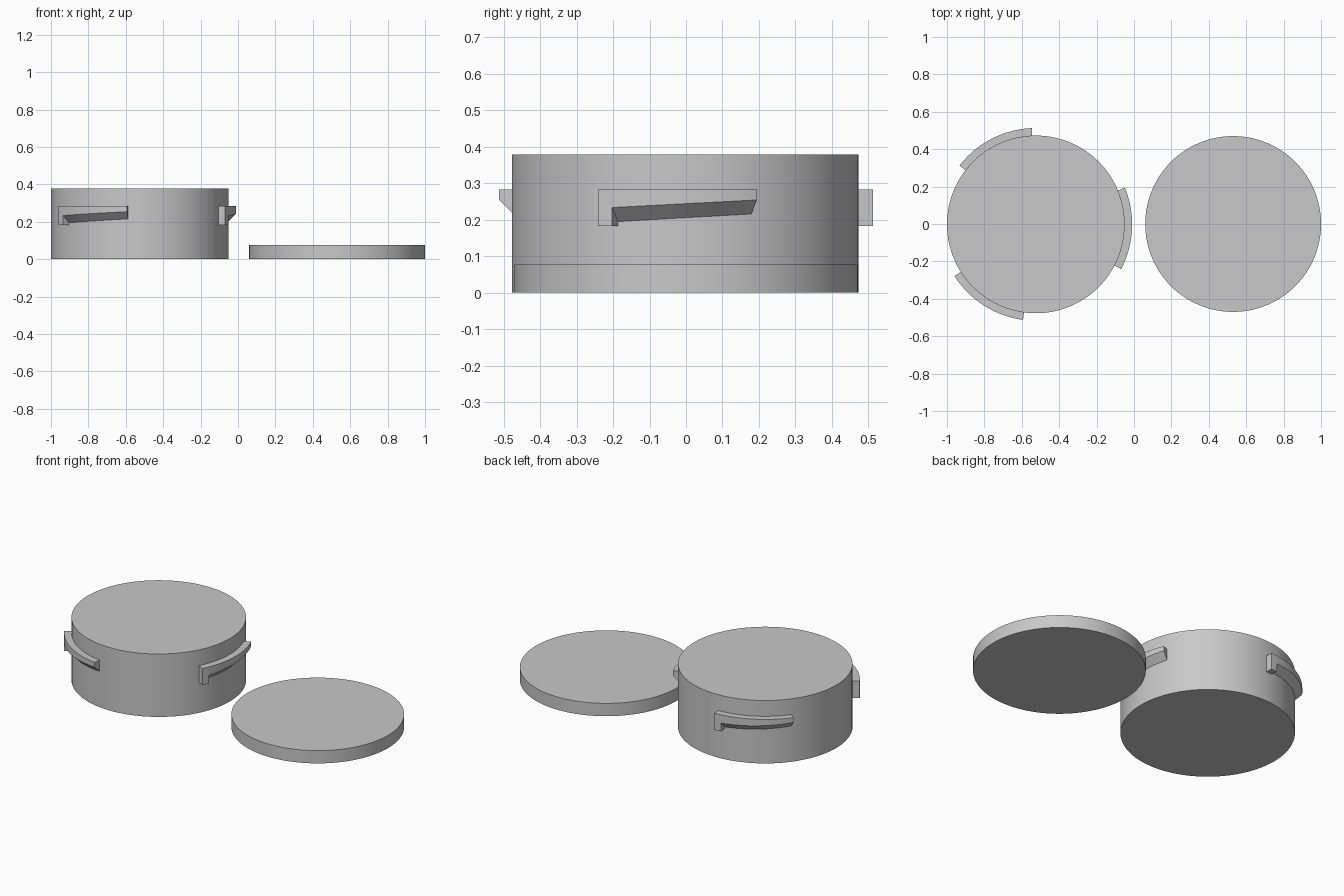
import bpy
import bmesh
from math import radians, cos, sin

cube = bpy.data.objects.get("Cube")
if cube:
    bpy.data.objects.remove(cube)

grey = bpy.data.materials.new("plain grey")
grey.use_nodes = True
colour = (0.58, 0.58, 0.58, 1)
grey.diffuse_color = colour
grey.node_tree.nodes["Principled BSDF"].inputs["Base Color"].default_value = colour

POT_X, POT_Y = -0.525, -0.002
POT_R, LUG_R = 0.475, 0.515
LUG_TOP, STOP_BOTTOM = 0.283, 0.183
LUG_START, STOP_END, LUG_END = -27.6, -22.9, 22.4


def finish(obj, name):
    obj.name = name
    obj.data.materials.append(grey)
    bpy.ops.object.select_all(action='DESELECT')
    obj.select_set(True)
    bpy.context.view_layer.objects.active = obj
    bpy.ops.object.shade_smooth_by_angle(angle=radians(20))


def disc(name, x, y, radius, height):
    bpy.ops.mesh.primitive_cylinder_add(vertices=128, radius=radius, depth=height,
                                        location=(x, y, height / 2))
    finish(bpy.context.object, name)


def sweep(bm, start, end, steps, section):
    """Sweep a four-corner (radius, height) section around the pot axis."""
    rings = []
    for i in range(steps + 1):
        t = i / steps
        a = radians(start + (end - start) * t)
        rings.append([bm.verts.new((r * cos(a), r * sin(a), z)) for r, z in section(t)])
    for r0, r1 in zip(rings, rings[1:]):
        for k in range(4):
            n = (k + 1) % 4
            bm.faces.new((r0[k], r0[n], r1[n], r1[k]))
    bm.faces.new(rings[0])
    bm.faces.new(rings[-1])


def stop_section(t):
    return [(POT_R - 0.01, STOP_BOTTOM), (LUG_R, STOP_BOTTOM),
            (LUG_R, LUG_TOP), (POT_R - 0.01, LUG_TOP)]


def ramp_section(t):
    # Underside climbs along the lug and is chamfered outwards
    low = 0.195 + 0.021 * t
    return [(POT_R - 0.01, low - 0.01), (LUG_R, low + 0.038),
            (LUG_R, LUG_TOP), (POT_R - 0.01, LUG_TOP)]


def lug(name, turn):
    bm = bmesh.new()
    sweep(bm, turn + LUG_START, turn + STOP_END, 3, stop_section)
    sweep(bm, turn + STOP_END, turn + LUG_END, 20, ramp_section)
    # Weld the stop to the ramp along their shared top edge
    bmesh.ops.remove_doubles(bm, verts=bm.verts, dist=0.0001)
    bmesh.ops.recalc_face_normals(bm, faces=bm.faces)
    mesh = bpy.data.meshes.new(name)
    bm.to_mesh(mesh)
    bm.free()
    obj = bpy.data.objects.new(name, mesh)
    obj.location = (POT_X, POT_Y, 0)
    bpy.context.collection.objects.link(obj)
    finish(obj, name)


# Container body and separate flat disc
disc("container_body", POT_X, POT_Y, POT_R, 0.378)
disc("flat_lid", 0.53, 0, 0.47, 0.077)

# Three ramped locking lugs evenly spaced around the body
for name, turn in (("left_lug", 0), ("back_lug", 120), ("front_lug", 240)):
    lug(name, turn)
